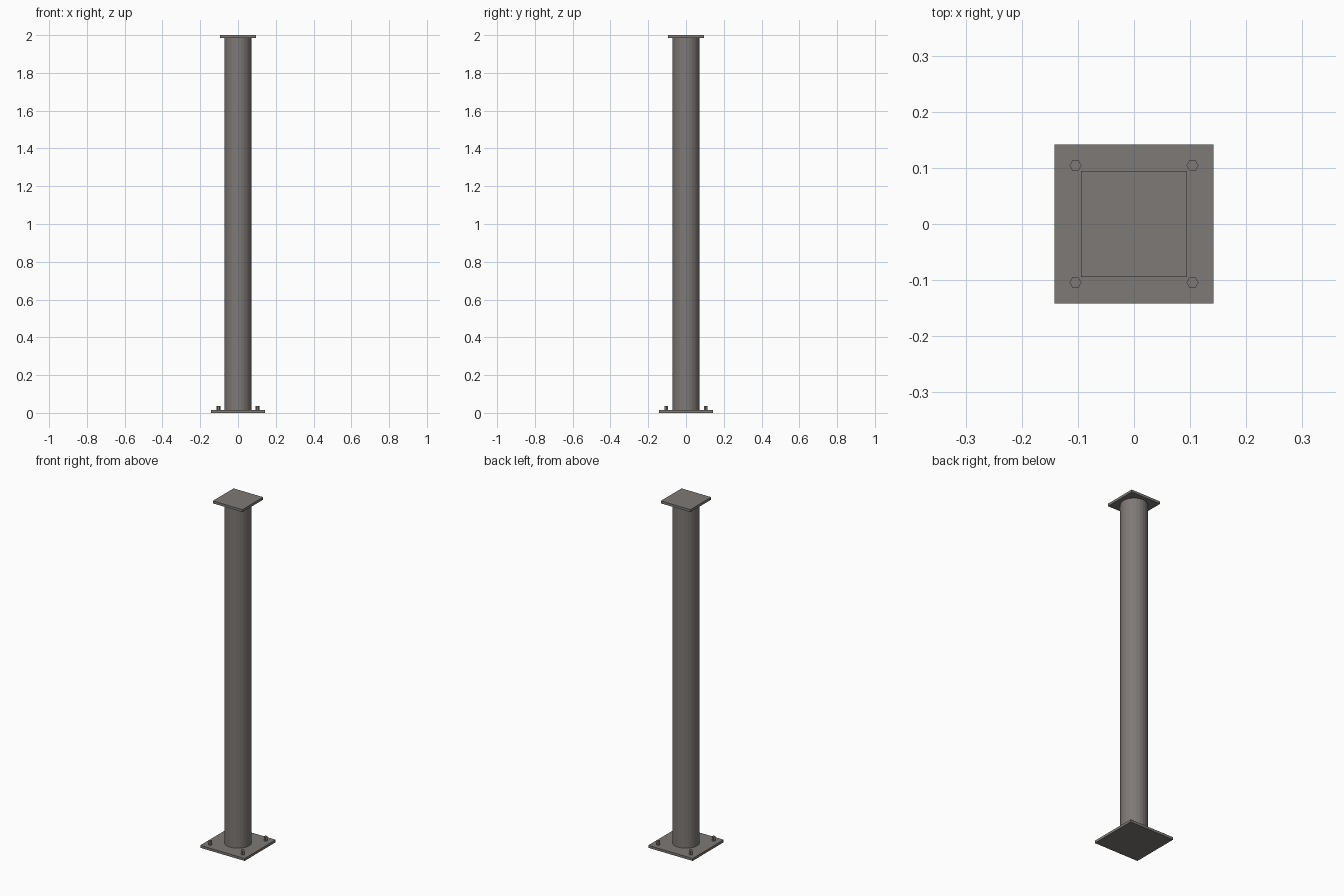
import bpy
import math

if "Cube" in bpy.data.objects:
    bpy.data.objects.remove(bpy.data.objects["Cube"])

steel = bpy.data.materials.new("warm grey steel")
steel.diffuse_color = (0.21, 0.192, 0.18, 1)
steel.use_nodes = True
steel.node_tree.nodes["Principled BSDF"].inputs["Base Color"].default_value = steel.diffuse_color

T = 0.0142           # plate thickness
BASE_HALF = 0.142
CAP_HALF = 0.0947
BOLT_OFFSET = 0.1043


def finish(name):
    obj = bpy.context.object
    obj.name = name
    obj.data.materials.append(steel)
    return obj


def plate(name, half, z0, z1):
    bpy.ops.mesh.primitive_cube_add(size=1, location=(0, 0, (z0 + z1) / 2))
    obj = finish(name)
    obj.scale = (2 * half, 2 * half, z1 - z0)
    bpy.ops.object.transform_apply(location=False, rotation=False, scale=True)


def prism(name, sides, radius, x, y, z0, z1, turn=0):
    bpy.ops.mesh.primitive_cylinder_add(
        vertices=sides, radius=radius, depth=z1 - z0,
        location=(x, y, (z0 + z1) / 2), rotation=(0, 0, turn))
    return finish(name)


# Square plates at both ends
plate("base_plate", BASE_HALF, 0, T)
plate("cap_plate", CAP_HALF, 2 - T, 2)

# Round column between the plates
prism("column", 24, 0.0711, 0, 0, T, 2 - T)

# Hexagonal anchor bolts, corners pointing along x
for sx in (-1, 1):
    for sy in (-1, 1):
        side = "left" if sx < 0 else "right"
        end = "front" if sy < 0 else "back"
        prism(f"bolt_{end}_{side}", 6, 0.0107, sx * BOLT_OFFSET,
              sy * BOLT_OFFSET, T, 0.0375, math.radians(30))
